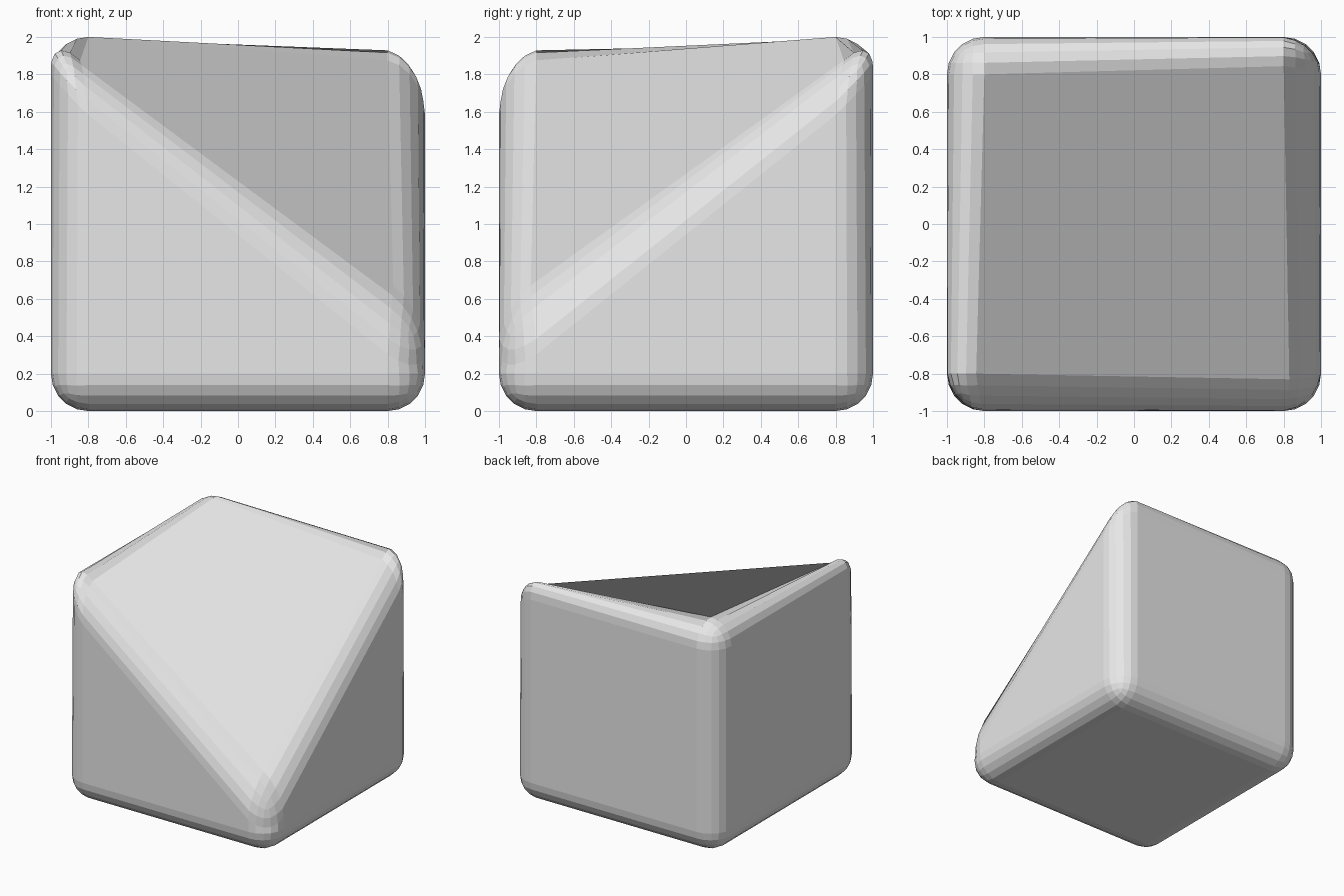
import bpy
import bmesh

if "Cube" in bpy.data.objects:
    bpy.data.objects.remove(bpy.data.objects["Cube"], do_unlink=True)

LOW_CORNER = 0.4
BEVEL = 0.2

# Plain light grey material
grey = bpy.data.materials.new("light_grey")
grey.use_nodes = True
colour = (0.8, 0.8, 0.8, 1)
grey.diffuse_color = colour
grey.node_tree.nodes["Principled BSDF"].inputs["Base Color"].default_value = colour

# Block with its front corner on the +x side pulled down
bm = bmesh.new()
bmesh.ops.create_cube(bm, size=2)
for v in bm.verts:
    v.co.z += 1
    if v.co.x > 0 and v.co.y < 0 and v.co.z > 1:
        v.co.z = LOW_CORNER

# Round every edge
bmesh.ops.bevel(bm, geom=bm.edges[:], offset=BEVEL, offset_type="OFFSET",
                segments=5, profile=0.5, affect="EDGES", clamp_overlap=True)

# Rebuild the sloping top face so that it folds between its two side corners
bm.normal_update()
top = max((f for f in bm.faces if f.normal.z > 0.1), key=lambda f: f.calc_area())
corners = list(top.verts)
start = max(range(len(corners)), key=lambda i: corners[i].co.x + corners[i].co.y
            + corners[i].co.z)
bmesh.ops.delete(bm, geom=[top], context="FACES_ONLY")
bm.faces.new(corners[start:] + corners[:start])
bm.normal_update()

mesh = bpy.data.meshes.new("sloped_block")
bm.to_mesh(mesh)
bm.free()
mesh.materials.append(grey)
block = bpy.data.objects.new("sloped_block", mesh)
bpy.context.collection.objects.link(block)
